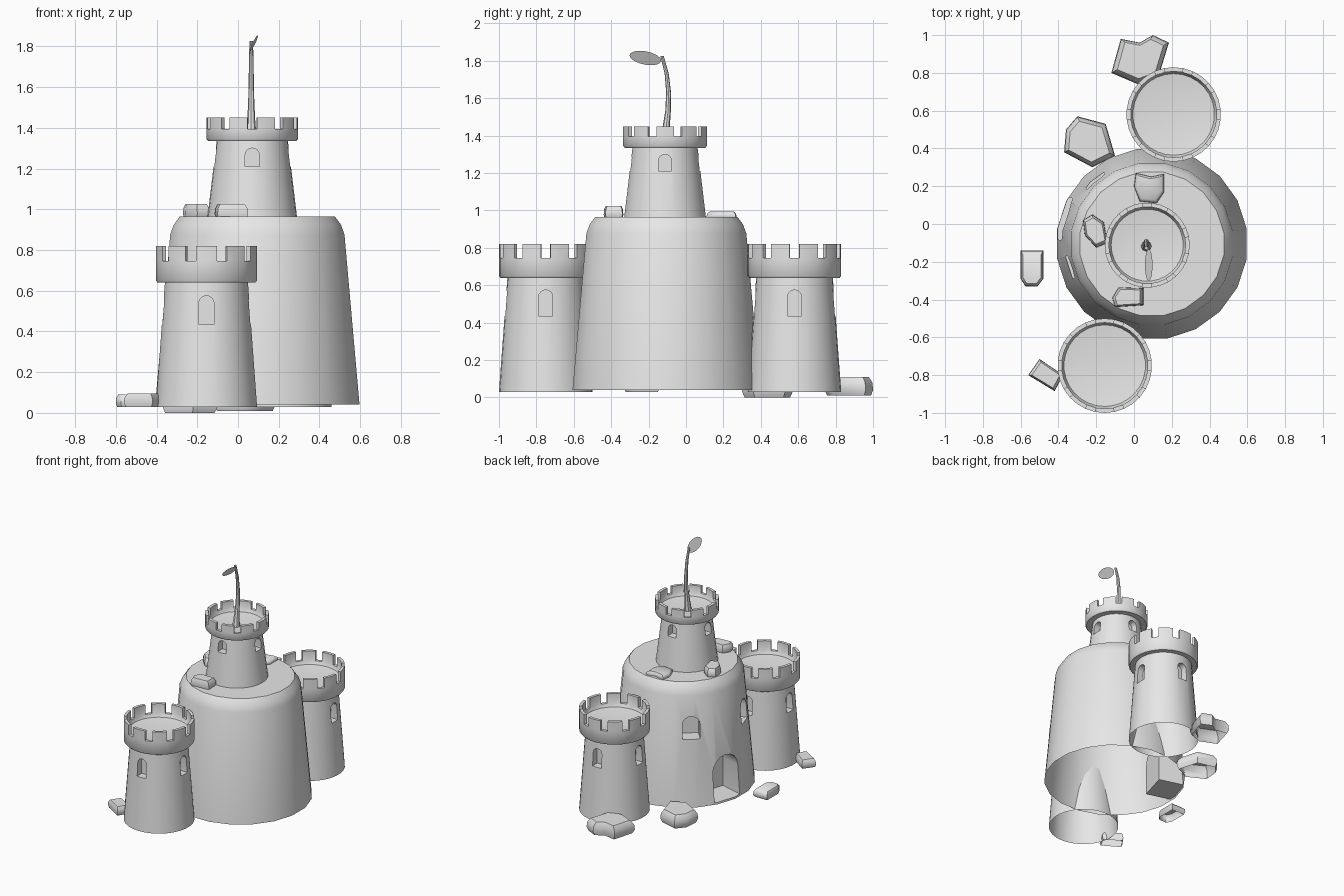
import bpy, bmesh
from math import sin, cos, pi, radians
from mathutils import Vector

cube = bpy.data.objects.get("Cube")
if cube:
    bpy.data.objects.remove(cube, do_unlink=True)

stone = bpy.data.materials.new("grey_stone")
stone.use_nodes = True
GREY = (0.8, 0.8, 0.8, 1)
stone.diffuse_color = GREY
for node in stone.node_tree.nodes:
    if node.type == 'BSDF_PRINCIPLED':
        node.inputs["Base Color"].default_value = GREY


def make_object(name, bm, recalc=True):
    if recalc:
        bmesh.ops.recalc_face_normals(bm, faces=bm.faces)
    mesh = bpy.data.meshes.new(name)
    bm.to_mesh(mesh)
    bm.free()
    mesh.materials.append(stone)
    obj = bpy.data.objects.new(name, mesh)
    bpy.context.collection.objects.link(obj)
    return obj


def smooth(obj, angle=40):
    for poly in obj.data.polygons:
        poly.use_smooth = True
    obj.data.set_sharp_from_angle(angle=radians(angle))


def lathe(profile, centre, sides, turn):
    """Closed solid of revolution; returns the bmesh and one face ring per profile step."""
    bm = bmesh.new()
    rings, bands = [], []
    for r, z in profile:
        if r == 0:
            rings.append([bm.verts.new((*centre, z))])
            continue
        angles = [turn + 2 * pi * i / sides for i in range(sides)]
        rings.append([bm.verts.new((centre[0] + r * cos(a), centre[1] + r * sin(a), z))
                      for a in angles])
    for low, high in zip(rings, rings[1:]):
        band = []
        for i in range(sides):
            j = (i + 1) % sides
            if len(high) == 1:
                band.append(bm.faces.new((low[i], low[j], high[0])))
            else:
                band.append(bm.faces.new((low[i], low[j], high[j], high[i])))
        bands.append(band)
    bm.faces.new(rings[0][::-1])
    return bm, bands


def add_arch(bm, centre, azimuth, inner, outer, width, z0, z1):
    """Arched prism pointing outwards along the azimuth."""
    half = width / 2
    outline = [(-half, z0), (half, z0)]
    outline += [(half * cos(pi * i / 8), z1 - half + half * sin(pi * i / 8)) for i in range(9)]
    a = radians(azimuth)
    out, side = Vector((cos(a), sin(a), 0)), Vector((-sin(a), cos(a), 0))
    base = Vector((*centre, 0))
    ends = [[bm.verts.new(base + out * d + side * s + Vector((0, 0, z))) for s, z in outline]
            for d in (inner, outer)]
    count = len(outline)
    bm.faces.new(ends[0])
    bm.faces.new(ends[1][::-1])
    for i in range(count):
        j = (i + 1) % count
        bm.faces.new((ends[0][i], ends[0][j], ends[1][j], ends[1][i]))


def carve(obj, arches, centre, base_z):
    """Cut the arched recesses and open the underside of the shell."""
    bm = bmesh.new()
    for arch in arches:
        add_arch(bm, centre, *arch)
    cutter = make_object("recess_cutter", bm)
    cutter.hide_render = True
    mod = obj.modifiers.new("recesses", 'BOOLEAN')
    mod.operation, mod.solver, mod.object = 'DIFFERENCE', 'EXACT', cutter
    bpy.context.view_layer.update()
    graph = bpy.context.evaluated_depsgraph_get()
    cut = bpy.data.meshes.new_from_object(obj.evaluated_get(graph))
    obj.modifiers.clear()
    obj.data = cut
    bpy.data.objects.remove(cutter, do_unlink=True)
    bm = bmesh.new()
    bm.from_mesh(cut)
    under = [f for f in bm.faces if f.normal.z < -0.9 and f.calc_center_median().z < base_z + 0.005]
    bmesh.ops.delete(bm, geom=under, context='FACES')
    bm.to_mesh(cut)
    bm.free()
    smooth(obj)


def tower(name, centre, r_base, r_neck, r_crown, z_base, z_neck, z_rim, z_top, window, turn):
    """Tapered tower with an overhanging crown of ten merlons and four windows."""
    rim = r_crown - 0.022
    profile = [(r_base, z_base), (r_neck, z_neck), (r_crown - 0.008, z_neck), (r_crown, z_neck + 0.01),
               (r_crown, z_rim), (rim, z_rim), (rim - 0.012, z_rim - 0.025), (0, z_rim - 0.05)]
    bm, bands = lathe(profile, centre, 30, radians(turn))
    bmesh.ops.recalc_face_normals(bm, faces=bm.faces)
    # raise two of every three rim faces into merlons
    raised = [f for i, f in enumerate(bands[4]) if i % 3 < 2]
    result = bmesh.ops.extrude_face_region(bm, geom=raised)
    tops = [v for v in result["geom"] if isinstance(v, bmesh.types.BMVert)]
    bmesh.ops.translate(bm, verts=tops, vec=(0, 0, z_top - z_rim))
    bmesh.ops.delete(bm, geom=[f for f in raised if f.is_valid], context='FACES')
    obj = make_object(name, bm)
    width, z0, z1 = window
    arches = [(a, r_neck - 0.045, r_base + 0.1, width, z0, z1) for a in (0, 90, 180, 270)]
    carve(obj, arches, centre, z_base)


# Main keep with a door and two windows
KEEP = (0.095, -0.105)
bm, _ = lathe([(0.508, 0.04), (0.433, 0.877), (0.415, 0.925), (0.385, 0.965), (0, 0.965)],
              KEEP, 20, radians(9))
keep = make_object("keep", bm)
carve(keep, [(164, 0.30, 0.7, 0.23, 0.055, 0.39),
             (132, 0.35, 0.7, 0.125, 0.55, 0.72),
             (196, 0.35, 0.7, 0.125, 0.55, 0.72)], KEEP, 0.04)

# Towers
CORNER = (0.25, 0.205, 0.25, 0.03, 0.64, 0.745, 0.82, (0.075, 0.435, 0.575))
tower("front_tower", (-0.155, -0.75), *CORNER, 78)
tower("back_tower", (0.21, 0.58), *CORNER, 78)
tower("top_tower", (0.07, -0.112), 0.22, 0.175, 0.225, 0.96, 1.335, 1.395, 1.45,
      (0.07, 1.21, 1.30), 96)


# Rocks: an outline with a bevelled top and an open underside
def rock(name, outline, z0, z1):
    bm = bmesh.new()
    mid = sum((Vector(p) for p in outline), Vector((0, 0))) / len(outline)
    height = z1 - z0
    rings = []
    for scale, z in ((0.9, z0), (1, z0 + height * 0.3), (0.97, z0 + height * 0.7), (0.8, z1)):
        rings.append([bm.verts.new((*(mid + (Vector(p) - mid) * scale), z)) for p in outline])
    n = len(outline)
    for low, high in zip(rings, rings[1:]):
        for i in range(n):
            j = (i + 1) % n
            bm.faces.new((low[i], low[j], high[j], high[i]))
    bm.faces.new(rings[-1])
    obj = make_object(name, bm)
    if obj.data.polygons[-1].normal.z < 0:
        obj.data.flip_normals()
    smooth(obj, 50)


rock("back_rock", [(-0.12, 0.8), (0.02, 0.74), (0.13, 0.78), (0.185, 0.96), (0.1, 1.0),
                   (0.03, 0.96), (-0.07, 0.98)], 0.01, 0.11)
rock("side_rock", [(-0.37, 0.38), (-0.22, 0.3), (-0.1, 0.36), (-0.15, 0.53),
                   (-0.3, 0.57), (-0.36, 0.5)], 0, 0.10)
rock("door_rock", [(-0.6, -0.14), (-0.6, -0.29), (-0.575, -0.33), (-0.51, -0.33),
                   (-0.48, -0.29), (-0.48, -0.14)], 0.03, 0.09)
rock("front_rock", [(-0.56, -0.8), (-0.42, -0.885), (-0.375, -0.8), (-0.5, -0.715)], 0.03, 0.095)
rock("keep_rock_back", [(0, 0.2), (0.03, 0.12), (0.12, 0.11), (0.16, 0.17), (0.16, 0.265),
                        (0.09, 0.25), (0.01, 0.27)], 0.955, 0.995)
rock("keep_rock_side", [(-0.27, 0.02), (-0.26, -0.06), (-0.2, -0.125), (-0.14, -0.1),
                        (-0.16, 0.01), (-0.22, 0.05)], 0.955, 1.025)
rock("keep_rock_front", [(-0.115, -0.39), (-0.1, -0.44), (0.05, -0.43), (0.05, -0.34),
                         (-0.08, -0.335)], 0.955, 1.025)

# Curved tapering stem
bm = bmesh.new()
rings = []
for y, z, r in ((-0.118, 1.345, 0.028), (-0.108, 1.43, 0.02), (-0.096, 1.53, 0.015), (-0.093, 1.63, 0.013),
                (-0.103, 1.73, 0.011), (-0.128, 1.825, 0.009)):
    rings.append([bm.verts.new((0.065 + r * cos(pi * i / 4), y + r * sin(pi * i / 4), z))
                  for i in range(8)])
for low, high in zip(rings, rings[1:]):
    for i in range(8):
        j = (i + 1) % 8
        bm.faces.new((low[i], low[j], high[j], high[i]))
bm.faces.new(rings[-1])
smooth(make_object("stem", bm))

# Flat oval leaf, tilted and drooping from the stem tip
bm = bmesh.new()
middle, along, across = Vector((0.078, -0.217, 1.815)), Vector((0, -0.085, 0.014)), Vector((0.02, 0, 0.036))
bm.faces.new([bm.verts.new(middle + along * cos(pi * i / 8) + across * sin(pi * i / 8))
              for i in range(16)])
make_object("leaf", bm, recalc=False)
